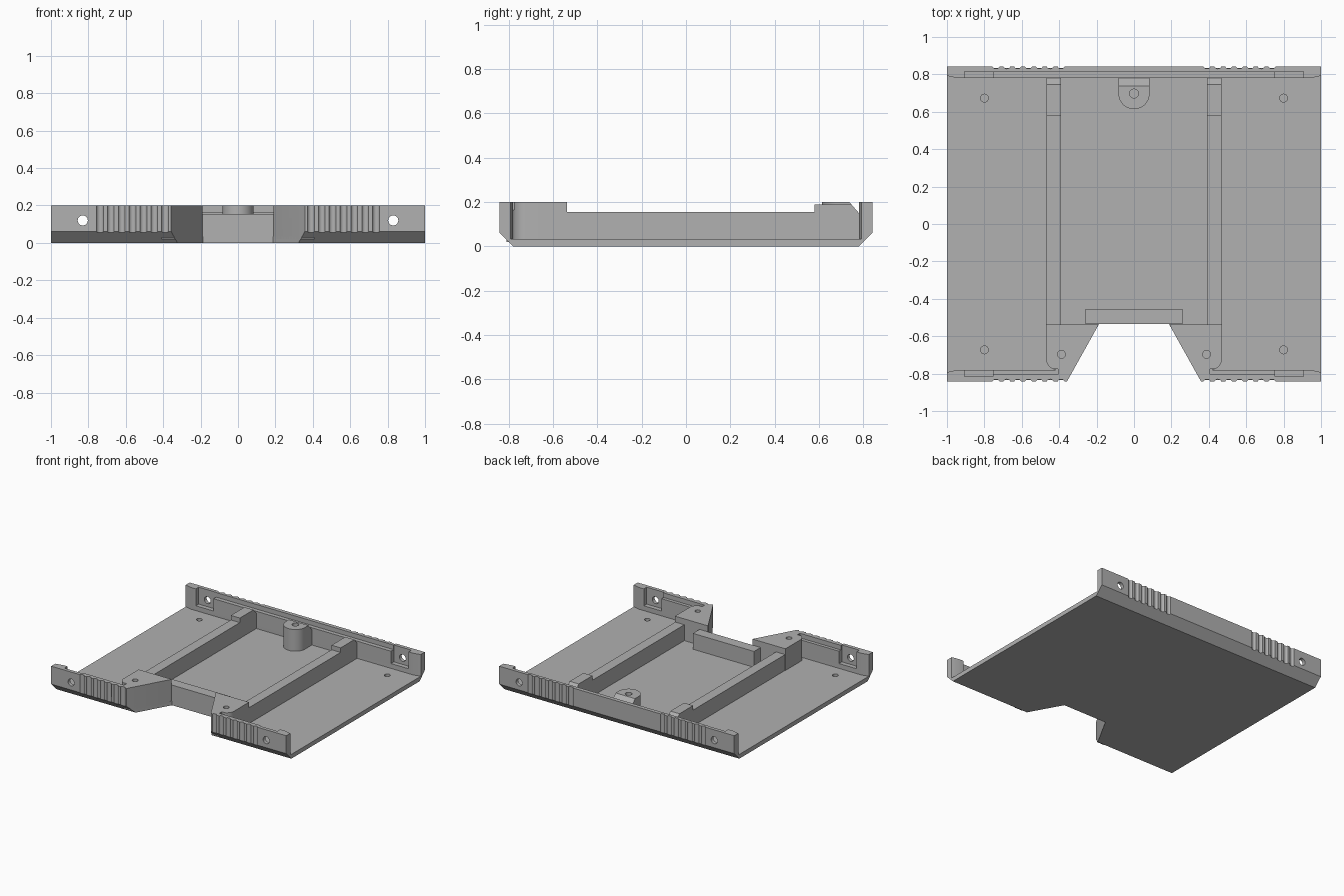
import bpy, bmesh, math
from mathutils import Vector

cube = bpy.data.objects.get("Cube")
if cube:
    bpy.data.objects.remove(cube, do_unlink=True)

grey = bpy.data.materials.new("plain grey")
grey.use_nodes = True
grey.diffuse_color = (0.44, 0.44, 0.44, 1)
grey.node_tree.nodes["Principled BSDF"].inputs["Base Color"].default_value = grey.diffuse_color

cutters = bpy.data.collections.new("cutters")
bpy.context.scene.collection.children.link(cutters)


def prism(name, points, axis, low, high, cutter=False):
    """Extrude a closed 2D outline along an axis."""
    place = {"x": lambda a, b, t: (t, a, b),
             "y": lambda a, b, t: (a, t, b),
             "z": lambda a, b, t: (a, b, t)}[axis]
    bm = bmesh.new()
    face = bm.faces.new([bm.verts.new(place(a, b, low)) for a, b in points])
    top = bmesh.ops.extrude_face_region(bm, geom=[face])["geom"]
    shift = Vector(place(0, 0, high - low))
    bmesh.ops.translate(bm, vec=shift, verts=[v for v in top if isinstance(v, bmesh.types.BMVert)])
    bmesh.ops.recalc_face_normals(bm, faces=bm.faces)
    mesh = bpy.data.meshes.new(name)
    bm.to_mesh(mesh)
    bm.free()
    mesh.materials.append(grey)
    obj = bpy.data.objects.new(name, mesh)
    (cutters if cutter else bpy.context.scene.collection).objects.link(obj)
    obj.hide_render = cutter
    return obj


def rect(a0, a1, b0, b1):
    return [(a0, b0), (a1, b0), (a1, b1), (a0, b1)]


def arc(cx, cy, r, start, end, steps=24):
    angles = [math.radians(start + (end - start) * i / steps) for i in range(steps + 1)]
    return [(cx + r * math.cos(a), cy + r * math.sin(a)) for a in angles]


def circle(cx, cy, r):
    return arc(cx, cy, r, 0, 360)[:-1]


def flip(points, sx, sy=1):
    return [(x * sx, y * sy) for x, y in points]


# Tray: floor with two upright walls and chamfered lower edges
half = [(0.78, 0), (0.842, 0.062), (0.842, 0.2), (0.78, 0.2), (0.78, 0.033)]
parts = [prism("tray", half + flip(half[::-1], -1), "x", -1, 1)]

# Rails, raised rail ends and front corner blocks
block = [(0.19, -0.537), (0.30, -0.81), (0.41, -0.81)]
block += arc(0.41, -0.72, 0.06, -90, 0, 10) + [(0.47, -0.537)]
rail = [(-0.56, 0.02), (0.79, 0.02), (0.79, 0.19), (0.58, 0.19), (0.58, 0.155), (-0.56, 0.155)]
for side, s in (("left", 1), ("right", -1)):
    x0, x1 = sorted((0.39 * s, 0.467 * s))
    parts.append(prism(side + "_rail", rail, "x", x0, x1))
    parts.append(prism(side + "_corner_block", flip(block, s), "z", 0.02, 0.2))

# Bar behind the front notch, and rounded boss at the back wall
parts.append(prism("front_bar", rect(-0.26, 0.26, -0.535, -0.455), "z", 0.02, 0.155))
boss = arc(0, 0.697, 0.083, 180, 360) + [(0.083, 0.79), (-0.083, 0.79)]
parts.append(prism("back_boss", boss, "z", 0.02, 0.2))

# Cutters: front notch, slope behind rails and boss, boss hole
notch = [(-0.187, -0.535), (0.187, -0.535), (0.385, -0.89), (-0.385, -0.89)]
prism("notch_cutter", notch, "z", -0.1, 0.3, True)
prism("slope_cutter", [(0.735, 0.203), (0.781, 0.15), (0.781, 0.22), (0.735, 0.22)], "x", -0.5, 0.5, True)
prism("boss_hole", circle(0, 0.697, 0.024), "z", 0.1, 0.25, True)
prism("back_ledge", rect(-0.76, 0.76, 0.777, 0.812), "z", 0.165, 0.25, True)

for s in (1, -1):
    prism("block_hole", circle(0.388 * s, -0.697, 0.021), "z", 0.1, 0.25, True)
    prism("front_ledge", flip(rect(0.405, 0.76, -0.805, -0.776), s), "z", 0.165, 0.25, True)
    for f in (1, -1):
        # Wall pockets, screw holes, tapered wall ends and floor dimples
        prism("pocket", flip(rect(0.755, 0.905, 0.77, 0.815), s, f), "z", 0.07, 0.25, True)
        y0, y1 = sorted((0.75 * f, 0.9 * f))
        prism("wall_hole", circle(0.83 * s, 0.12, 0.027), "y", y0, y1, True)
        taper = [(0.94, 0.779), (1.01, 0.795), (1.01, 0.77), (0.94, 0.77)]
        prism("taper", flip(taper, s, f), "z", 0.033, 0.25, True)
        prism("floor_dimple", circle(0.8 * s, 0.673 * f, 0.021), "z", 0.012, 0.1, True)
        # Grip grooves
        for i in range(7):
            groove = circle((0.39 + 0.058 * i) * s, 0.85 * f, 0.02)
            prism("grip_groove", groove, "z", 0.055, 0.25, True)

# Cut every part, then shade
for obj in parts:
    mod = obj.modifiers.new("cuts", "BOOLEAN")
    mod.operation = "DIFFERENCE"
    mod.solver = "EXACT"
    mod.operand_type = "COLLECTION"
    mod.collection = cutters
    mod.use_self = True
    bpy.ops.object.select_all(action="DESELECT")
    obj.select_set(True)
    bpy.context.view_layer.objects.active = obj
    bpy.ops.object.modifier_apply(modifier=mod.name)
    bpy.ops.object.shade_smooth_by_angle(angle=math.radians(30))

for obj in list(cutters.objects):
    bpy.data.objects.remove(obj, do_unlink=True)
bpy.data.collections.remove(cutters)
